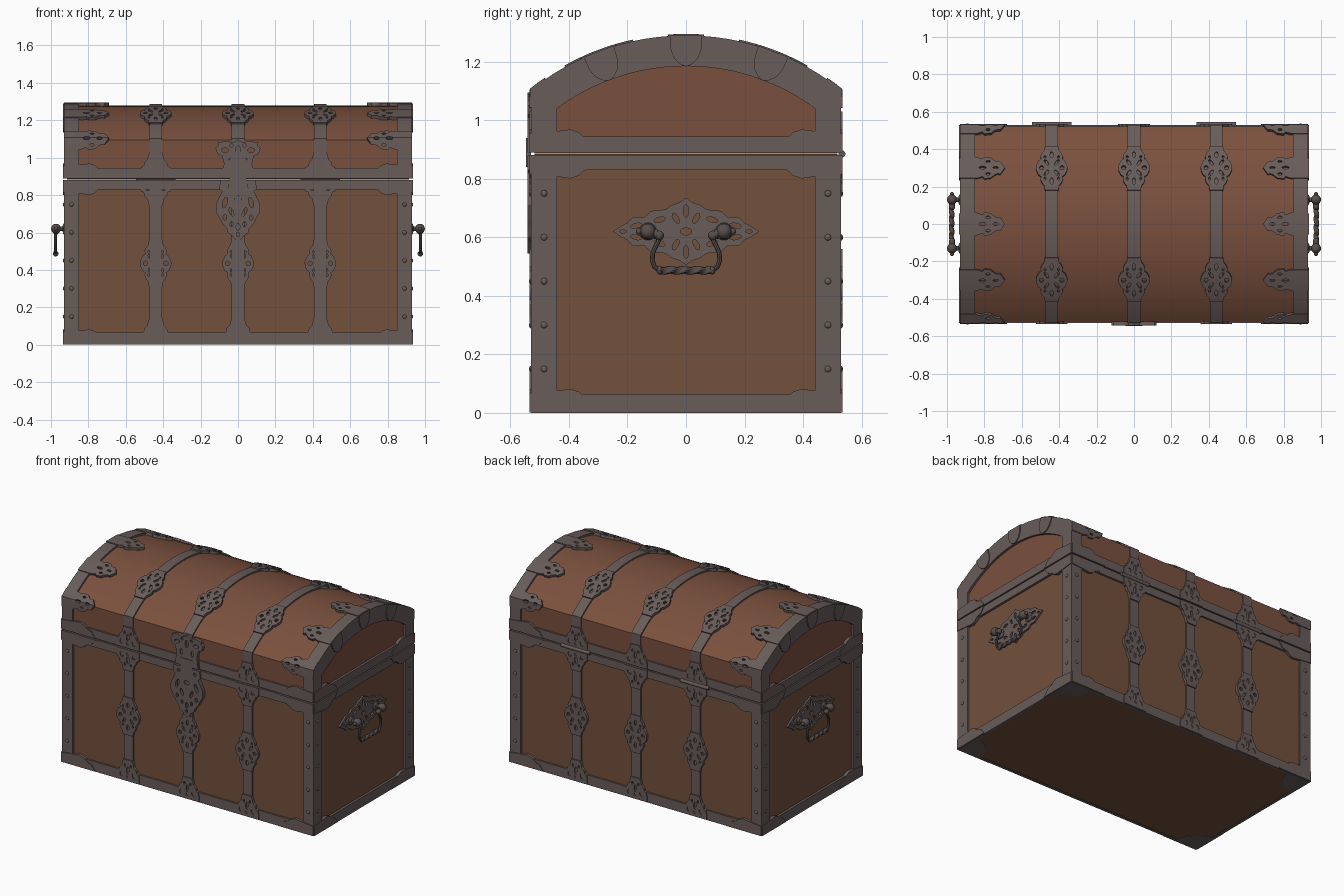
import bpy, bmesh, math
from math import sin, cos, pi
from mathutils import Vector, Matrix
from mathutils.geometry import tessellate_polygon

if "Cube" in bpy.data.objects:
    bpy.data.objects.remove(bpy.data.objects["Cube"])

X, Y, H, R, ZC = 0.93, 0.53, 1.104, 0.848, 0.442   # half length, half depth, lid crease, lid radius, arc centre
TH = math.asin(Y / R)
L = 2 * TH * R
T = 2 * H + L                                      # girth path: front, over the lid, down the back
CUTS = [H + L * i / 24 for i in range(25)]


def material(name, rgb):
    m = bpy.data.materials.new(name)
    m.diffuse_color = (*rgb, 1)
    m.use_nodes = True
    m.node_tree.nodes["Principled BSDF"].inputs["Base Color"].default_value = m.diffuse_color
    return m


WOOD = material("body wood", (0.170, 0.080, 0.045))
LID = material("lid wood", (0.195, 0.081, 0.048))
IRON = material("iron", (0.138, 0.108, 0.101))
DARK = material("dark iron", (0.095, 0.076, 0.071))


def finish(bm, name, mat):
    me = bpy.data.meshes.new(name)
    bm.to_mesh(me)
    bm.free()
    me.materials.append(mat)
    bpy.context.collection.objects.link(bpy.data.objects.new(name, me))


def box(bm, x0, x1, y0, y1, z0, z1):
    m = Matrix.Translation(((x0 + x1) / 2, (y0 + y1) / 2, (z0 + z1) / 2))
    bmesh.ops.create_cube(bm, size=1, matrix=m @ Matrix.Diagonal((abs(x1 - x0), abs(y1 - y0), z1 - z0, 1)))


def ball(bm, p, r, scale=(1, 1, 1)):
    bmesh.ops.create_uvsphere(bm, u_segments=14, v_segments=8, radius=r,
                              matrix=Matrix.Translation(p) @ Matrix.Diagonal((*scale, 1)))


def rod(bm, p, r, length, axis='X'):
    m = Matrix.Translation(p) @ Matrix.Rotation(pi / 2, 4, 'Y' if axis == 'X' else 'X')
    bmesh.ops.create_cone(bm, cap_ends=True, segments=14, radius1=r, radius2=r, depth=length, matrix=m)


def wrap(a, s, h):
    """Point at x = a, distance s along the girth, height h above the surface."""
    if s < H - 1e-5:
        return Vector((a, -Y - h, s))
    if s > H + L + 1e-5:
        return Vector((a, Y + h, T - s))
    f = (s - H) / R - TH
    return Vector((a, (R + h) * sin(f), ZC + (R + h) * cos(f)))


def slab(bm, loops, place, h0, h1, cuts=()):
    """Flat plate with holes, cut for bending, then put in place."""
    sub = bmesh.new()
    tris = tessellate_polygon([[Vector((a, b, 0)) for a, b in l] for l in loops])
    pts = [p for l in loops for p in l]
    lo = [sub.verts.new((a, b, h0)) for a, b in pts]
    hi = [sub.verts.new((a, b, h1)) for a, b in pts]
    for t in tris:
        if len(set(t)) == 3:
            for vs in (lo, hi):
                if not sub.faces.get([vs[i] for i in t]):
                    sub.faces.new([vs[i] for i in t])
    k = 0
    for l in loops:
        n = len(l)
        for i in range(n):
            i0, i1 = k + i, k + (i + 1) % n
            sub.faces.new((lo[i0], lo[i1], hi[i1], hi[i0]))
        k += n
    b0, b1 = min(p[1] for p in pts), max(p[1] for p in pts)
    for c in cuts:
        if b0 + 1e-4 < c < b1 - 1e-4:
            bmesh.ops.bisect_plane(sub, geom=sub.verts[:] + sub.edges[:] + sub.faces[:], dist=1e-6,
                                   plane_co=(0, c, 0), plane_no=(0, 1, 0))
    for v in sub.verts:
        v.co = place(*v.co)
    bmesh.ops.recalc_face_normals(sub, faces=sub.faces[:])
    me = bpy.data.meshes.new("tmp")
    sub.to_mesh(me)
    sub.free()
    bm.from_mesh(me)
    bpy.data.meshes.remove(me)


def ellipse(u, w, ru, rw, rot=0.0, n=10):
    ts = [2 * pi * i / n for i in range(n)]
    return [(u + ru * cos(t) * cos(rot) - rw * sin(t) * sin(rot),
             w + ru * cos(t) * sin(rot) + rw * sin(t) * cos(rot)) for t in ts]


def pierced(profile, holes=(), half=False):
    """Outline from a half profile (u along, w across) and its mirrored holes."""
    if half:
        return [[(0, 0)] + profile]
    loops = [profile + [(u, -w) for u, w in reversed(profile) if w > 1e-6]]
    for u, w, ru, rw, *rot in holes:
        r = rot[0] if rot else 0
        loops.append(ellipse(u, w, ru, rw, r))
        if w > 0:
            loops.append(ellipse(u, -w, ru, rw, -r))
    return loops


def moved(loops, f):
    return [[f(u, w) for u, w in l] for l in loops]


def both(profile):
    return profile + [(-u, w) for u, w in reversed(profile[:-1])]


# ornament shapes
MID = pierced(both([(-.125, .036), (-.10, .04), (-.085, .052), (-.065, .06), (-.05, .056), (-.04, .07),
                    (-.015, .082), (0, .084)]),
              [(0, .055, .012, .012), (.03, .028, .02, .008, .6), (-.03, .028, .02, .008, -.6),
               (.075, 0, .018, .009), (-.075, 0, .018, .009), (.062, .036, .008, .006), (-.062, .036, .008, .006)])
END = pierced([(0, .085), (.04, .085), (.06, .078), (.065, .065), (.085, .06), (.10, .045), (.12, .04), (.14, .034)],
              [(.07, 0, .025, .01), (.04, .045, .018, .012, -.5), (.1, .022, .01, .006), (.03, 0, .01, .01)])
SPADE = pierced([(0, .06), (.09, .06), (.12, .05), (.13, .062), (.165, .058), (.185, .04), (.2, .034),
                 (.215, .036), (.24, 0)], [(.12, 0, .02, .008), (.15, .035, .012, .007), (.19, 0, .015, .007)])
CORNER = pierced([(0, .065), (.1, .075), (.135, .08), (.165, .07), (.18, .055), (.2, .045), (.22, .04), (.25, 0)],
                 half=True)
TAB = pierced([(0, .055), (.05, .052), (.08, .04), (.1, .018), (.106, 0)])
LOCK = pierced([(0, .095), (.05, .1), (.06, .085), (.09, .1), (.13, .118), (.17, .118), (.2, .1), (.23, .085),
                (.26, .06), (.28, .055), (.3, .03), (.335, 0)],
               [(.12, .07, .03, .012, .3), (.17, .035, .025, .01, -.4), (.2, .07, .015, .01), (.25, 0, .02, .01),
                (.235, .035, .014, .008), (.29, 0, .012, .008), (.1, 0, .015, .02), (.03, .06, .012, .01)])
HASP = pierced([(0, .085), (.04, .08), (.08, .075), (.12, .085), (.13, .11), (.16, .12), (.175, .105), (.19, .11),
                (.2, .06), (.19, .03), (.205, 0)],
               [(.15, .07, .012, .02), (.15, 0, .025, .012), (.09, .04, .02, .01), (.175, .035, .008, .01)])
GRIP = pierced(both([(-.25, 0), (-.22, .02), (-.2, .03), (-.18, .05), (-.14, .05), (-.12, .07), (-.07, .075),
                     (-.05, .09), (-.02, .1), (0, .115)]),
               [(0, .07, .009, .022), (0, 0, .02, .012)] +
               [(s * u, w, ru, rw, s * r) for s in (-1, 1) for u, w, ru, rw, r in
                ((.035, .045, .009, .02, -.5), (.09, .04, .02, .009, -.3), (.17, .02, .02, .008, -.2),
                 (.215, 0, .012, .006, 0))])

# wooden body and domed lid
bm = bmesh.new()
box(bm, -.915, .915, -.518, .518, .002, .884)
finish(bm, "wooden_body", WOOD)
bm = bmesh.new()
section = [wrap(0, s, -.012) for s in [.886] + CUTS + [T - .886]]
slab(bm, [[(p.y, p.z) for p in section]], lambda y, z, h: Vector((h, y, z)), -.915, .915)
finish(bm, "wooden_lid", LID)

# iron frame: bands, corner posts and arched lid ends
bm = bmesh.new()
for z0, z1 in ((0, .065), (.83, .881), (.889, .945)):
    for s in (-1, 1):
        box(bm, -X, X, s * .51, s * Y, z0, z1)
        box(bm, s * .91, s * X, -Y, Y, z0, z1)
for sx in (-1, 1):
    for sy in (-1, 1):
        box(bm, sx * .85, sx * X, sy * .44, sy * Y, .003, .881)
finish(bm, "iron_frame", IRON)
bm = bmesh.new()
outer = [wrap(0, s, 0) for s in [.889] + CUTS + [T - .889]]
ri = .743
ti = math.asin(.44 / ri)
inner = [(-.44, .889)] + [(ri * sin(f), ZC + ri * cos(f)) for f in [ti * (i / 12 - 1) for i in range(25)]] + [(.44, .889)]
for sx in (-1, 1):
    slab(bm, [[(p.y, p.z) for p in outer] + inner[::-1]], lambda y, z, h: Vector((sx * h, y, z)), .85, X)
    for f in (-.36, 0, .36):
        slab(bm, moved(TAB, lambda u, w: (w, R - u)), lambda w, r, h: Vector(
            (sx * h, r * sin(f) + w * cos(f), ZC + r * cos(f) - w * sin(f))), .92, .936)
finish(bm, "lid_end_arches", IRON)

# straps over front, lid and back with their pierced plates
arc = H + (TH - math.asin(.3 / R)) * R
straps, plates = bmesh.new(), bmesh.new()
for cx in (-.44, 0, .44):
    for s0, s1 in ((.003, .88), (.89, T - .89), (T - .88, T - .003)):
        slab(straps, [[(cx - .034, s0), (cx + .034, s0), (cx + .034, s1), (cx - .034, s1)]], wrap, -.02, -.003, CUTS)
    for back in (False, True):
        flip = (lambda s: T - s) if back else (lambda s: s)
        for shape, s0, d in ((END, .004, 1), (MID, .435, 1), (END, .88, -1), (END, .89, 1), (MID, arc, 1)):
            slab(plates, moved(shape, lambda u, w: (cx + w, flip(s0 + d * u))), wrap, -.015, .005, CUTS)
finish(straps, "straps", IRON)
finish(plates, "strap_plates", IRON)

# pointed plates along the lid ends and half plates at every corner
bm = bmesh.new()
for sx in (-1, 1):
    for s0 in (H, arc, T / 2, T - arc, T - H):
        slab(bm, moved(SPADE, lambda u, w: (sx * (X - u), s0 + w)), wrap, -.015, .005, CUTS)
    for s0, d in ((.002, 1), (.881, -1), (.889, 1)):
        for sy in (-1, 1):
            slab(bm, moved(CORNER, lambda u, w: (sx * (X - u), s0 + d * w)),
                 lambda a, b, h: Vector((a, sy * (Y + h), b)), -.015, .005)
            slab(bm, moved(CORNER, lambda u, w: (sy * (Y - u), s0 + d * w)),
                 lambda a, b, h: Vector((sx * (X + h), a, b)), -.018, .005)
    for sy in (-1, 1):
        quarter = [(0, 0)] + [(.17 * cos(t * pi / 16), .17 * sin(t * pi / 16)) for t in range(9)]
        slab(bm, [quarter], lambda a, b, h: Vector((sx * (X - a), sy * (Y - b), h)), 0, .01)
finish(bm, "corner_plates", IRON)

# rivets on the corner posts
bm = bmesh.new()
for sx in (-1, 1):
    for sy in (-1, 1):
        for i in range(5):
            ball(bm, (sx * X, sy * .485, .15 + .15 * i), .011, (.6, 1, 1))
            ball(bm, (sx * .89, sy * Y, .15 + .15 * i), .011, (1, .6, 1))
finish(bm, "rivets", IRON)

# lock on the front, hinges on the back
bm = bmesh.new()
slab(bm, moved(LOCK, lambda u, w: (w, .88 - u)), wrap, -.015, .012)
slab(bm, moved(HASP, lambda u, w: (w, .89 + u)), wrap, -.015, .012)
box(bm, -.045, .045, -.546, -Y, .84, .94)
finish(bm, "lock", IRON)
bm = bmesh.new()
for cx in (-.44, .44):
    rod(bm, (cx, .533, .885), .012, .21)
finish(bm, "hinges", IRON)


def tube(bm, pts, r, n=8, lobes=0, twist=0.0):
    rings = []
    for i, p in enumerate(pts):
        t = (pts[min(i + 1, len(pts) - 1)] - pts[max(i - 1, 0)]).normalized()
        e1 = Vector((1, 0, 0))
        e2 = t.cross(e1)
        ring = []
        for k in range(n):
            a = 2 * pi * k / n
            q = r * (1 + (.22 * cos(lobes * a + twist * i) if lobes else 0))
            ring.append(bm.verts.new(p + q * (cos(a) * e1 + sin(a) * e2)))
        rings.append(ring)
    for a, b in zip(rings, rings[1:]):
        for k in range(n):
            bm.faces.new((a[k], a[(k + 1) % n], b[(k + 1) % n], b[k]))
    bm.faces.new(rings[0][::-1])
    bm.faces.new(rings[-1])


# side handles: pierced plate, knobs and twisted bail
for sx, side in ((-1, "left"), (1, "right")):
    bm = bmesh.new()
    slab(bm, moved(GRIP, lambda u, w: (u, .62 + w)), lambda a, b, h: Vector((sx * h, a, b)), .905, .926)
    finish(bm, side + "_handle_plate", IRON)
    bm = bmesh.new()
    for sy in (-1, 1):
        rod(bm, (sx * .945, sy * .13, .62), .013, .06)
        ball(bm, (sx * .928, sy * .13, .62), .03, (.4, 1, 1))
        ball(bm, (sx * .973, sy * .13, .62), .027)
        ball(bm, (sx * .973, sy * .16, .62), .011)
        rod(bm, (sx * .973, sy * .103, .612), .017, .012, 'Y')
        ball(bm, (sx * .973, sy * .092, .606), .017)
    half = [(.092, .605), (.095, .585), (.106, .565), (.114, .545), (.115, .52), (.108, .5), (.095, .49), (.08, .487)]
    path = half + [(-y, z) for y, z in reversed(half)]
    tube(bm, [Vector((sx * .975, y, z)) for y, z in path], .008)
    tube(bm, [Vector((sx * .975, -.088 + .176 * i / 44, .487)) for i in range(45)], .0125, 18, 3, .55)
    for sy in (-1, 1):
        ball(bm, (sx * .975, sy * .09, .487), .015, (1, .7, 1))
    bmesh.ops.recalc_face_normals(bm, faces=bm.faces[:])
    finish(bm, side + "_handle", DARK)

for o in bpy.context.scene.objects:
    o.select_set(True)
    bpy.context.view_layer.objects.active = o
bpy.ops.object.shade_smooth_by_angle()
